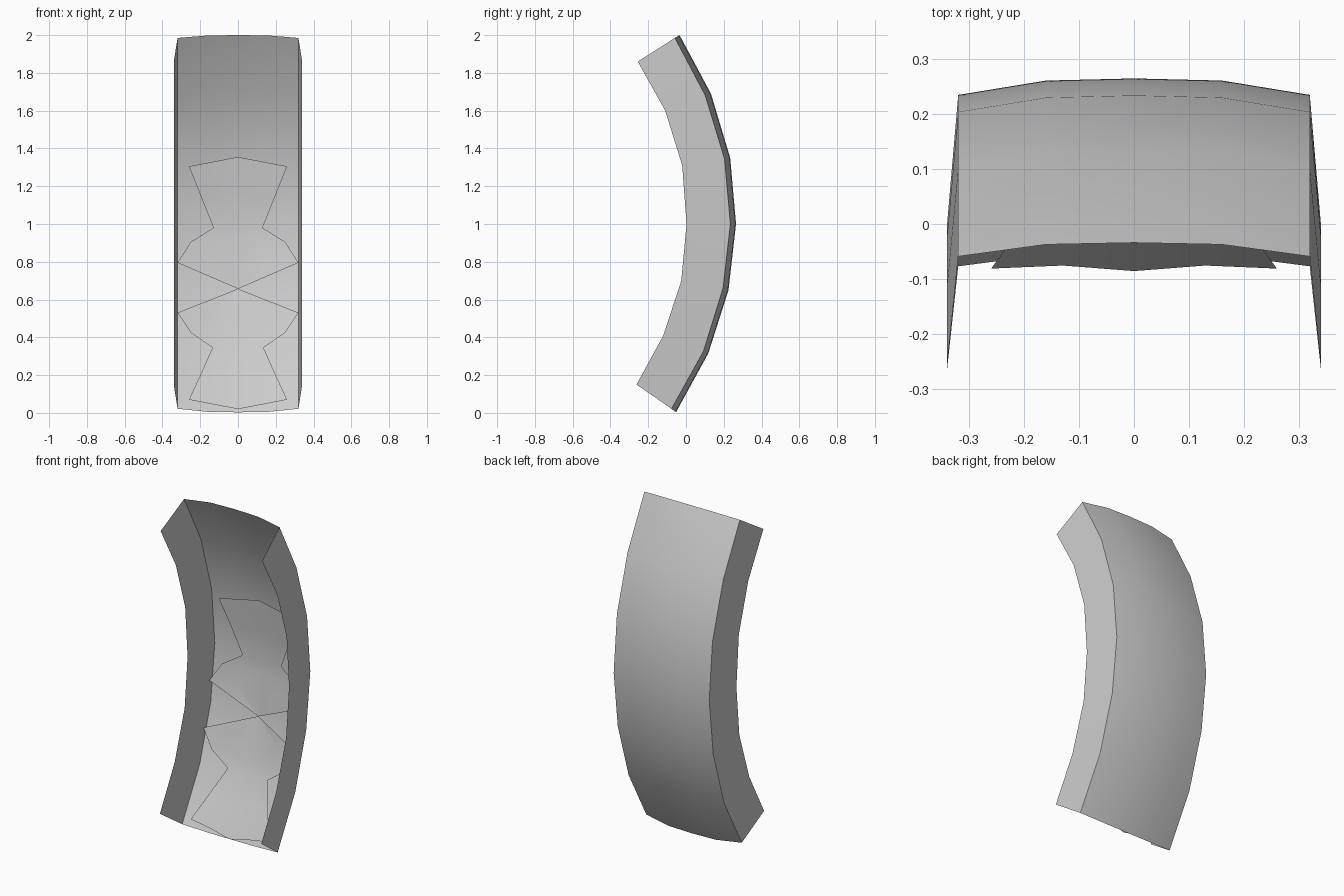
import bpy

if "Cube" in bpy.data.objects:
    bpy.data.objects.remove(bpy.data.objects["Cube"])

# Side profiles (y, z), top to bottom
MID = [(-.034, 2.0), (.132, 1.69), (.234, 1.35), (.265, 1.0), (.225, .65), (.118, .315), (-.053, .003)]
EDGE = [(-.059, 1.985), (.102, 1.68), (.204, 1.345), (.235, 1.0), (.196, .66), (.092, .325), (-.077, .022)]
LIP = [(-.255, 1.86), (-.11, 1.6), (-.02, 1.31), (.003, 1.0), (-.025, .70), (-.12, .41), (-.262, .15)]


def lerp(a, b, t):
    return a + (b - a) * t


def make(name, verts, faces):
    me = bpy.data.meshes.new(name)
    me.from_pydata(verts, [], faces)
    ob = bpy.data.objects.new(name, me)
    bpy.context.collection.objects.link(ob)
    bpy.ops.object.select_all(action='DESELECT')
    ob.select_set(True)
    bpy.context.view_layer.objects.active = ob
    bpy.ops.object.shade_smooth_by_angle()
    return ob


def grid(name, rows):
    n = len(rows[0])
    faces = [(i*n + j, (i+1)*n + j, (i+1)*n + j+1, i*n + j+1)
             for i in range(len(rows) - 1) for j in range(n - 1)]
    return make(name, [v for r in rows for v in r], faces)


def profile_y(profile, z):
    for (y0, z0), (y1, z1) in zip(profile, profile[1:]):
        if z >= z1:
            break
    return lerp(y0, y1, (z - z0) / (z1 - z0))


def bulge(x):
    # 1 at the centre line, 0 at the plate edge
    x = abs(x)
    return lerp(1, .87, x/.16) if x < .16 else lerp(.87, 0, (x - .16)/.16)


# Curved back plate
grid("curved_plate", [[(x, *(lerp(e, m, bulge(x)) for e, m in zip(E, M)))
                       for x in (.32, .16, 0, -.16, -.32)] for E, M in zip(EDGE, MID)])

# Side flanges
for s, side in ((1, "right"), (-1, "left")):
    grid(side + "_flange", [[(s*.34, *l), (s*.32, *e)][::s] for l, e in zip(LIP, EDGE)])


# Inlaid panels: rows of (half width, side z, centre z)
def panel(name, rows):
    grid_rows = []
    for w, zs, zc in rows:
        row = []
        for k in (1, .5, 0, -.5, -1):
            x, z = w*k, lerp(zc, zs, abs(k))
            y = lerp(profile_y(EDGE, z), profile_y(MID, z), bulge(x))
            gap = .042 if z < .3 else .03
            row.append((x, y - gap, z))
        grid_rows.append(row)
    grid(name, grid_rows)


panel("upper_panel", [(.26, 1.305, 1.355), (.195, 1.142, 1.165), (.13, .98, .98),
                      (.25, .905, .905), (.32, .795, .795), (.001, .657, .657)])
panel("lower_panel", [(.001, .657, .657), (.32, .53, .53), (.25, .425, .425),
                      (.135, .345, .345), (.195, .21, .19), (.26, .07, .02)])
